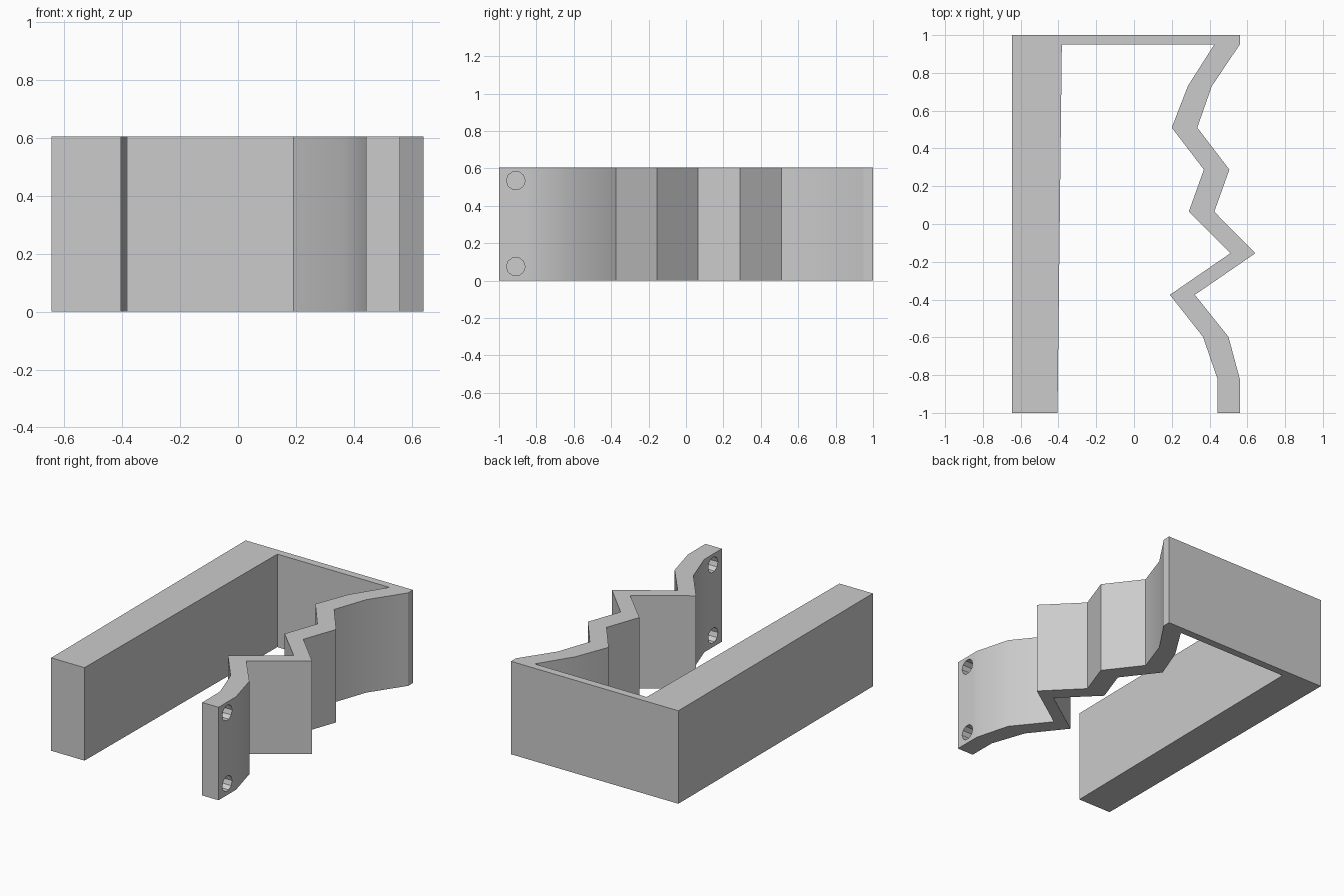
import bpy
import bmesh
import math

HEIGHT = 0.605

cube = bpy.data.objects.get("Cube")
if cube:
    bpy.data.objects.remove(cube, do_unlink=True)

# Plain grey material
grey = bpy.data.materials.new("plain grey")
grey.use_nodes = True
colour = (0.6, 0.6, 0.6, 1.0)
grey.diffuse_color = colour
grey.node_tree.nodes["Principled BSDF"].inputs["Base Color"].default_value = colour


def extrude_profile(name, points, height):
    """Extrude a flat outline upward from the ground."""
    bm = bmesh.new()
    base = bm.faces.new([bm.verts.new((x, y, 0)) for x, y in points])
    grown = bmesh.ops.extrude_face_region(bm, geom=[base])["geom"]
    top = [v for v in grown if isinstance(v, bmesh.types.BMVert)]
    bmesh.ops.translate(bm, vec=(0, 0, height), verts=top)
    bmesh.ops.recalc_face_normals(bm, faces=bm.faces)
    mesh = bpy.data.meshes.new(name)
    bm.to_mesh(mesh)
    bm.free()
    obj = bpy.data.objects.new(name, mesh)
    bpy.context.collection.objects.link(obj)
    mesh.materials.append(grey)
    return obj


# Zigzag leaf: y, inner x, outer x, from back to front
zigzag = [
    (0.95, 0.425, 0.56), (0.73, 0.285, 0.412), (0.51, 0.20, 0.335),
    (0.288, 0.37, 0.505), (0.065, 0.29, 0.425), (-0.155, 0.51, 0.642),
    (-0.375, 0.19, 0.322), (-0.597, 0.365, 0.50), (-0.82, 0.442, 0.56),
    (-1.0, 0.442, 0.56),
]
outer = [(x, y) for y, _, x in zigzag]
inner = [(x, y) for y, x, _ in reversed(zigzag)]

# Thick tapered bar and thin back wall complete the outline
bar = [(-0.382, 0.95), (-0.405, -1), (-0.645, -1), (-0.645, 1), (0.56, 1)]
bracket = extrude_profile("zigzag_bracket", outer + inner + bar, HEIGHT)

# Two screw holes through the front tab
for i, z in enumerate((0.075, 0.535)):
    bpy.ops.mesh.primitive_cylinder_add(
        vertices=10, radius=0.05, depth=0.3,
        location=(0.5, -0.91, z), rotation=(0, math.pi / 2, 0))
    cutter = bpy.context.object
    cutter.name = f"hole_cutter_{i + 1}"
    cutter.hide_render = True
    cutter.hide_viewport = True
    cutter.data.materials.append(grey)
    cut = bracket.modifiers.new("screw hole", 'BOOLEAN')
    cut.operation = 'DIFFERENCE'
    cut.solver = 'EXACT'
    cut.object = cutter

# Apply the cuts, then drop the cutters
bpy.context.view_layer.update()
graph = bpy.context.evaluated_depsgraph_get()
result = bpy.data.meshes.new_from_object(bracket.evaluated_get(graph))
cutters = [m.object for m in bracket.modifiers]
bracket.modifiers.clear()
bracket.data = result
for cutter in cutters:
    bpy.data.objects.remove(cutter, do_unlink=True)

# Smooth the gentle bends, keep the sharp folds
bpy.ops.object.select_all(action='DESELECT')
bracket.select_set(True)
bpy.context.view_layer.objects.active = bracket
bpy.ops.object.shade_smooth_by_angle(angle=math.radians(30))
